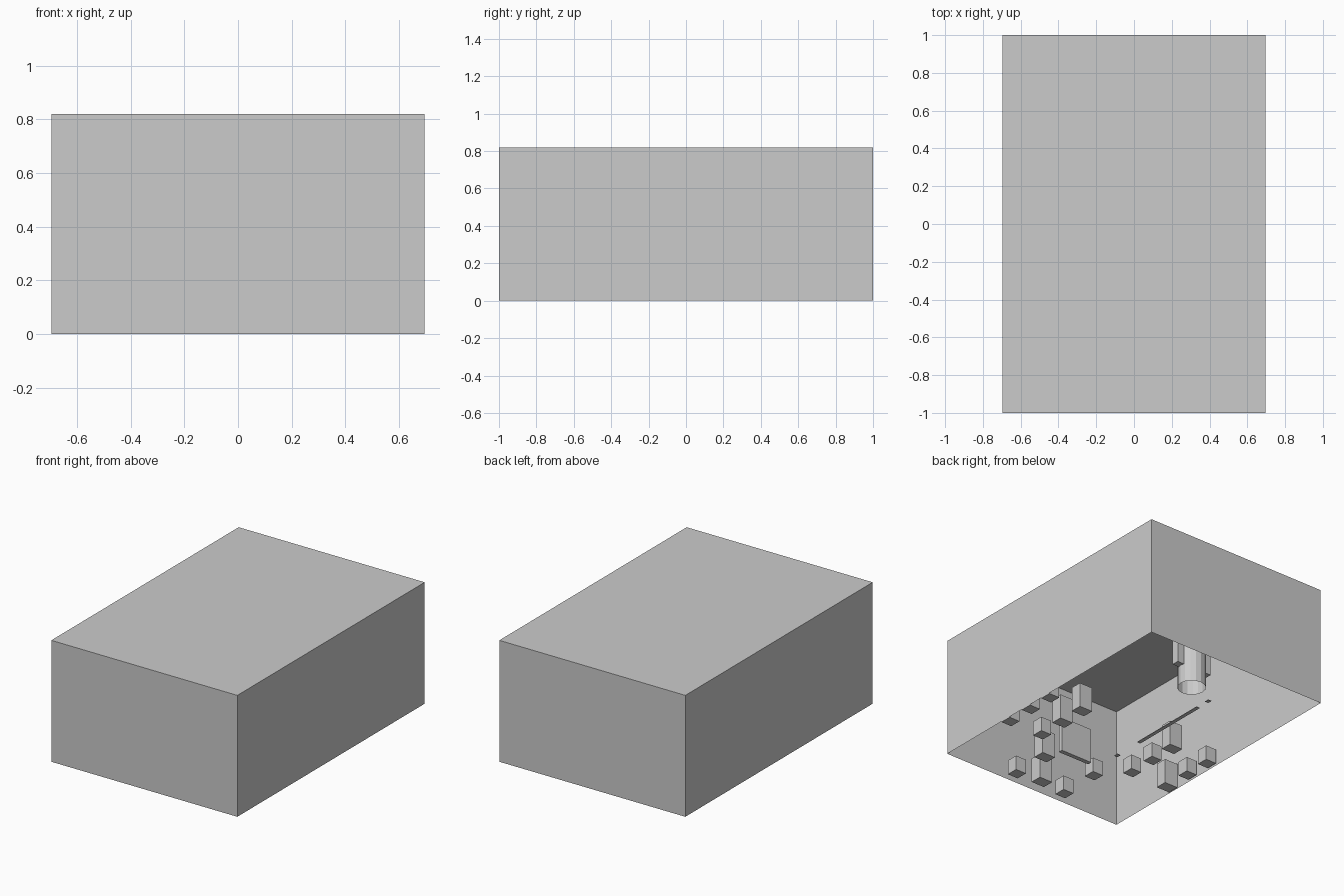
import bpy, bmesh
from mathutils import Matrix, Vector

if "Cube" in bpy.data.objects:
    bpy.data.objects.remove(bpy.data.objects["Cube"])


def add_object(name, bm):
    mesh = bpy.data.meshes.new(name)
    bm.to_mesh(mesh)
    bm.free()
    obj = bpy.data.objects.new(name, mesh)
    bpy.context.collection.objects.link(obj)
    return obj


def box(name, x, y, z, sx, sy, sz, open_bottom=False):
    """Box centred on x, y with its base at z."""
    bm = bmesh.new()
    mat = Matrix.Translation((x, y, z + sz / 2)) @ Matrix.Diagonal((sx, sy, sz, 1))
    bmesh.ops.create_cube(bm, size=1, matrix=mat)
    if open_bottom:
        bm.normal_update()
        low = [f for f in bm.faces if f.normal.z < -0.9]
        bmesh.ops.delete(bm, geom=low, context='FACES_ONLY')
    return add_object(name, bm)


# Hollow shell, open underneath
box("shell", 0, 0, 0, 1.39, 2.0, 0.82, open_bottom=True)

# Three groups of standing blocks: right side, left side, front
TALL = (0.10, 0.08, 0.17)
SMALL = (0.08, 0.08, 0.10)
rows = (-0.435, -0.235, -0.045)
for x, tall_rows in ((0.65, ()), (0.39, (1, 2)), (-0.35, (2,)), (-0.637, (0,))):
    for i, y in enumerate(rows):
        box("side_block", x, y, 0, *(TALL if i in tall_rows else SMALL))
for x, y, size in ((0.197, -0.912, SMALL), (0.01, -0.89, TALL), (-0.193, -0.912, SMALL),
                   (0.197, -0.64, TALL), (-0.19, -0.62, SMALL)):
    box("front_block", x, y, 0, *size)

# Upright panel in front of the front group
box("upright_panel", 0.04, -0.53, 0.01, 0.24, 0.03, 0.24)

# Round column, open underneath, with a block on either side
CX, CY = 0.03, 0.60
bm = bmesh.new()
bmesh.ops.create_cone(bm, cap_ends=True, segments=16, radius1=0.09, radius2=0.09,
                      depth=0.38, matrix=Matrix.Translation((CX, CY, 0.21)))
bm.normal_update()
bmesh.ops.delete(bm, geom=[f for f in bm.faces if f.normal.z < -0.9], context='FACES_ONLY')
add_object("column", bm)
for side in (-1, 1):
    box("column_side_block", CX + side * 0.11, CY, 0.15, 0.05, 0.05, 0.2)

# Thin floor strips in one line
for y, length in ((-0.33, 0.03), (0.17, 0.58), (0.56, 0.03)):
    box("floor_strip", -0.14, y, 0, 0.025, length, 0.004)
